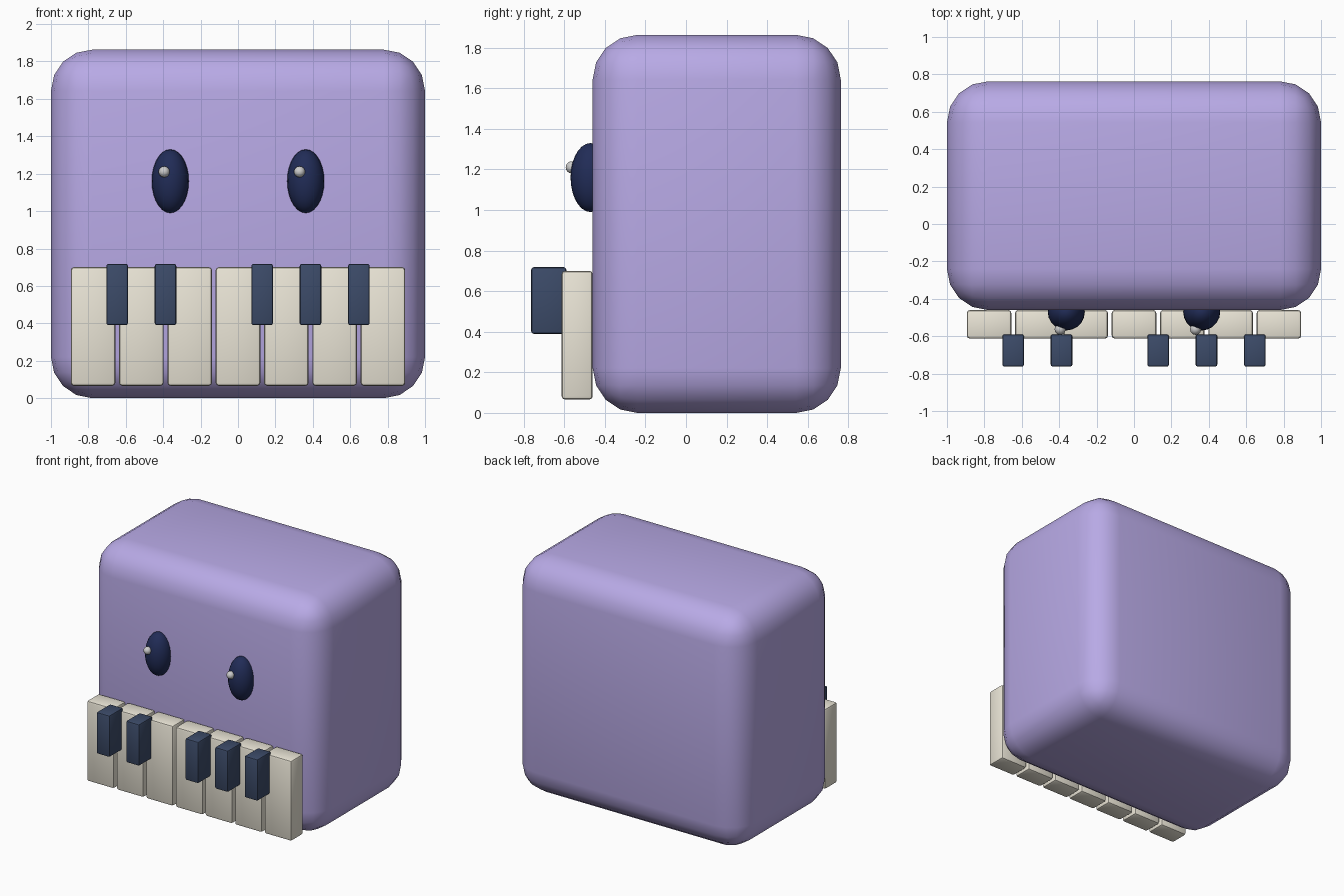
import bpy
import math

if "Cube" in bpy.data.objects:
    bpy.data.objects.remove(bpy.data.objects["Cube"])


def material(name, rgb):
    m = bpy.data.materials.new(name)
    m.diffuse_color = (*rgb, 1)
    m.use_nodes = True
    m.node_tree.nodes["Principled BSDF"].inputs["Base Color"].default_value = m.diffuse_color
    return m


LILAC = material("lilac", (0.48, 0.40, 0.79))
IVORY = material("ivory", (0.83, 0.79, 0.68))
SLATE = material("slate", (0.045, 0.07, 0.14))
NAVY = material("navy", (0.015, 0.025, 0.095))


def finish(ob, name, mat, angle=40):
    ob.name = ob.data.name = name
    if mat:
        ob.data.materials.append(mat)
    bpy.ops.object.shade_smooth_by_angle(angle=math.radians(angle))
    return ob


def rounded_box(name, lo, hi, radius, segments, mat):
    """Box between two corners with all edges rounded."""
    bpy.ops.mesh.primitive_cube_add(
        size=1, location=[(a + b) / 2 for a, b in zip(lo, hi)])
    ob = bpy.context.object
    ob.scale = [b - a for a, b in zip(lo, hi)]
    bpy.ops.object.transform_apply(location=False, rotation=False, scale=True)
    bev = ob.modifiers.new("round_edges", 'BEVEL')
    bev.width, bev.segments, bev.limit_method = radius, segments, 'NONE'
    bpy.ops.object.modifier_apply(modifier=bev.name)
    return finish(ob, name, mat)


def ellipsoid(name, center, radii, segments, rings, mat):
    bpy.ops.mesh.primitive_uv_sphere_add(
        segments=segments, ring_count=rings, radius=1, location=center)
    ob = bpy.context.object
    ob.scale = radii
    bpy.ops.object.transform_apply(location=False, rotation=False, scale=True)
    return finish(ob, name, mat, 60)


# Body block
rounded_box("body", (-1, -0.46, 0), (1, 0.763, 1.863), 0.22, 4, LILAC)

# White keys along the lower front
PITCH = 0.2583
for i in range(7):
    x = (i - 3) * PITCH
    rounded_box(f"white_key_{i + 1}", (x - 0.119, -0.613, 0.066),
                (x + 0.119, -0.46, 0.7), 0.016, 2, IVORY)

# Black keys over the seams, in groups of two and three
for i in (0, 1, 3, 4, 5):
    x = (i - 2.5) * PITCH
    rounded_box(f"black_key_{i + 1}", (x - 0.058, -0.763, 0.39),
                (x + 0.058, -0.59, 0.718), 0.012, 2, SLATE)

# Eyes with a small glint on the same side of each
for side, sx in (("left", -0.362), ("right", 0.362)):
    ellipsoid(f"{side}_eye", (sx, -0.47, 1.16), (0.099, 0.099, 0.17), 20, 14, NAVY)
    ellipsoid(f"{side}_eye_glint", (sx - 0.033, -0.563, 1.21), (0.03,) * 3, 12, 8, None)
